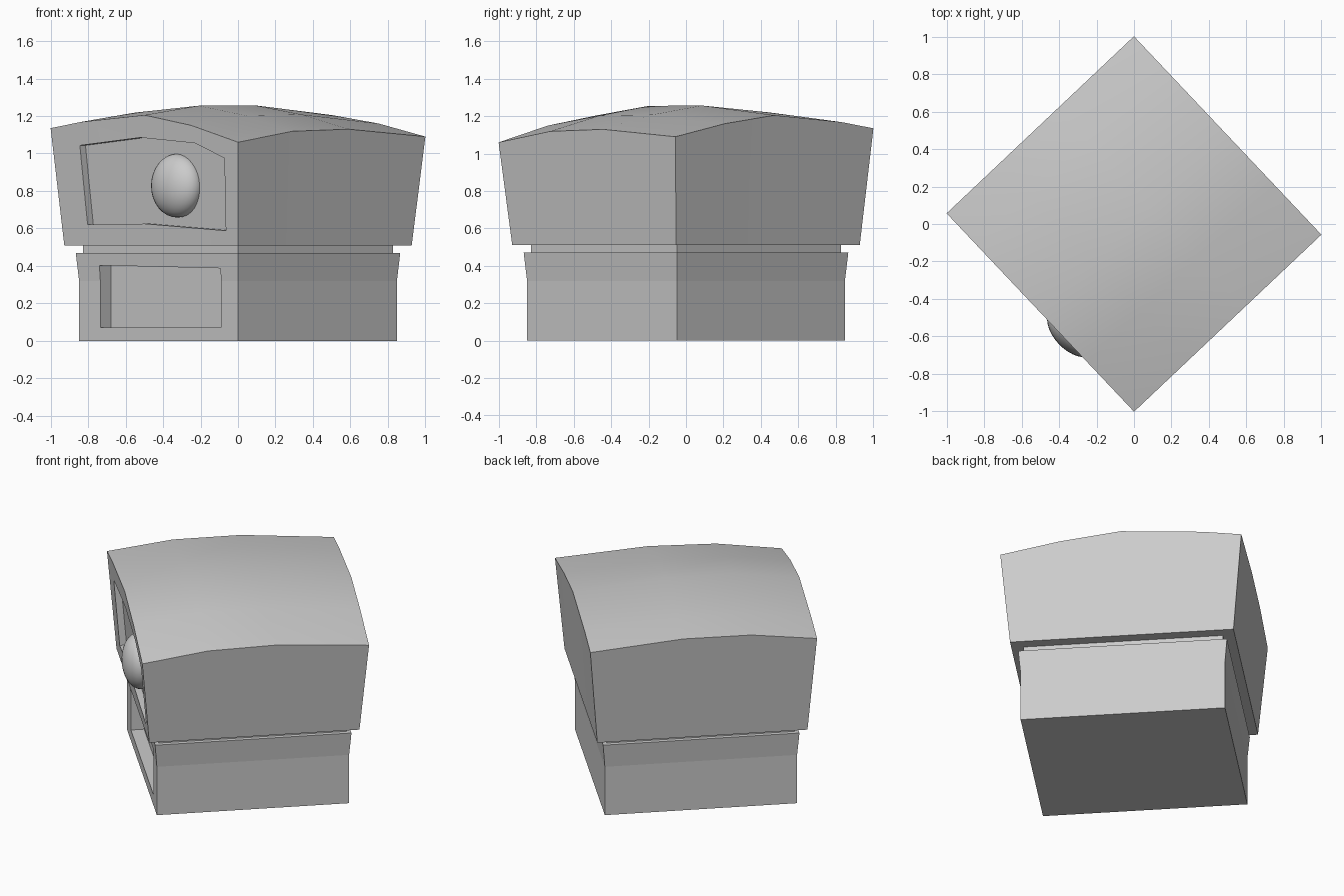
import bpy, math
from mathutils import Matrix, Vector

if "Cube" in bpy.data.objects:
    bpy.data.objects.remove(bpy.data.objects["Cube"])

# Built in a local frame (recessed face on -x), turned about z at the end
TURN = Matrix.Rotation(math.atan2(0.945, 1.0), 4, 'Z')
HX, HY = 0.688, 0.7285


def add_mesh(name, verts, faces):
    me = bpy.data.meshes.new(name)
    me.from_pydata([TURN @ Vector(v) for v in verts], [], faces)
    ob = bpy.data.objects.new(name, me)
    bpy.context.collection.objects.link(ob)
    return ob


def loft(name, rings):
    """Capped solid through equal-length closed rings, bottom to top."""
    n = len(rings[0])
    verts = [p for r in rings for p in r]
    faces = [tuple(reversed(range(n))), tuple(range(len(verts) - n, len(verts)))]
    for k in range(len(rings) - 1):
        for i in range(n):
            j = (i + 1) % n
            faces.append((k * n + i, k * n + j, (k + 1) * n + j, (k + 1) * n + i))
    ob = add_mesh(name, verts, faces)
    fix_normals(ob)
    return ob


def fix_normals(ob):
    import bmesh
    bm = bmesh.new()
    bm.from_mesh(ob.data)
    bmesh.ops.recalc_face_normals(bm, faces=bm.faces)
    bm.to_mesh(ob.data)
    bm.free()


def activate(ob):
    bpy.ops.object.select_all(action='DESELECT')
    ob.select_set(True)
    bpy.context.view_layer.objects.active = ob


def rect(s, z):
    return [(x * HX * s, y * HY * s, z) for x, y in ((-1, -1), (1, -1), (1, 1), (-1, 1))]


def recess(ob, outline, face_x, depth):
    """Cut a pocket; outline holds front-view (x, z) points on the -x face."""
    c, s = TURN[0][0], TURN[1][0]
    rings = [[], []]
    for x, z in outline:
        u = face_x(z)
        v = (u * c - x) / s
        rings[0].append((u - 0.1, v, z))
        rings[1].append((u + depth, v, z))
    cutter = loft("recess_cutter", rings)
    cutter.hide_render = True
    mod = ob.modifiers.new("recess", 'BOOLEAN')
    mod.operation, mod.solver, mod.object = 'DIFFERENCE', 'EXACT', cutter
    activate(ob)
    bpy.ops.object.modifier_apply(modifier=mod.name)
    bpy.data.objects.remove(cutter)


# Lower block and neck
base = loft("lower_block", [rect(0.848, 0), rect(0.848, 0.32), rect(0.866, 0.47)])
loft("neck", [rect(0.828, 0.45), rect(0.828, 0.53)])

# Upper block: flaring sides with a gently domed top
A = [(-1, 0), (-0.42, 0.05), (0.18, 0.052), (1, 0)]
B = [(-1, 1.06, 0.03), (-0.5, 1.15, 0.01), (0, 1.205, 0), (0.68, 1.168, 0), (1, 1.135, 0)]
na, nb = len(A), len(B)
top = [(a * HX, b * HY, z + g + tilt * (a + 1) / 2) for b, z, tilt in B for a, g in A]
low = [(a * HX * 0.927, b * HY * 0.927, 0.51) for b, _, _ in B for a, _ in A]
N = na * nb
faces = []
for j in range(nb - 1):
    for i in range(na - 1):
        q = (j * na + i, j * na + i + 1, (j + 1) * na + i + 1, (j + 1) * na + i)
        faces += [q, tuple(k + N for k in reversed(q))]
border = (list(range(na)) + [j * na + na - 1 for j in range(1, nb)]
          + [(nb - 1) * na + i for i in range(na - 2, -1, -1)]
          + [j * na for j in range(nb - 2, 0, -1)])
for p, q in zip(border, border[1:] + border[:1]):
    faces.append((p, p + N, q + N, q))
head = add_mesh("upper_block", top + low, faces)
fix_normals(head)

# Pockets in the front-left face
recess(base, [(-0.735, 0.07), (-0.735, 0.403), (-0.09, 0.387), (-0.09, 0.07)],
       lambda z: -HX * 0.848, 0.08)
recess(head, [(-0.845, 1.043), (-0.525, 1.085), (-0.23, 1.055), (-0.07, 0.975),
              (-0.065, 0.588), (-0.5, 0.625), (-0.803, 0.62)],
       lambda z: -HX * (0.927 + 0.073 * (z - 0.51) / 0.64), 0.042)
activate(head)
bpy.ops.object.shade_smooth_by_angle(angle=math.radians(30))

# Flattened knob set in the upper pocket
bpy.ops.mesh.primitive_uv_sphere_add(segments=32, ring_count=16, radius=1)
knob = bpy.context.object
knob.name = "round_knob"
knob.data.transform(TURN @ Matrix.Translation((-0.626, -0.19, 0.828))
                    @ Matrix.Diagonal((0.106, 0.17, 0.17, 1)))
bpy.ops.object.shade_smooth()
